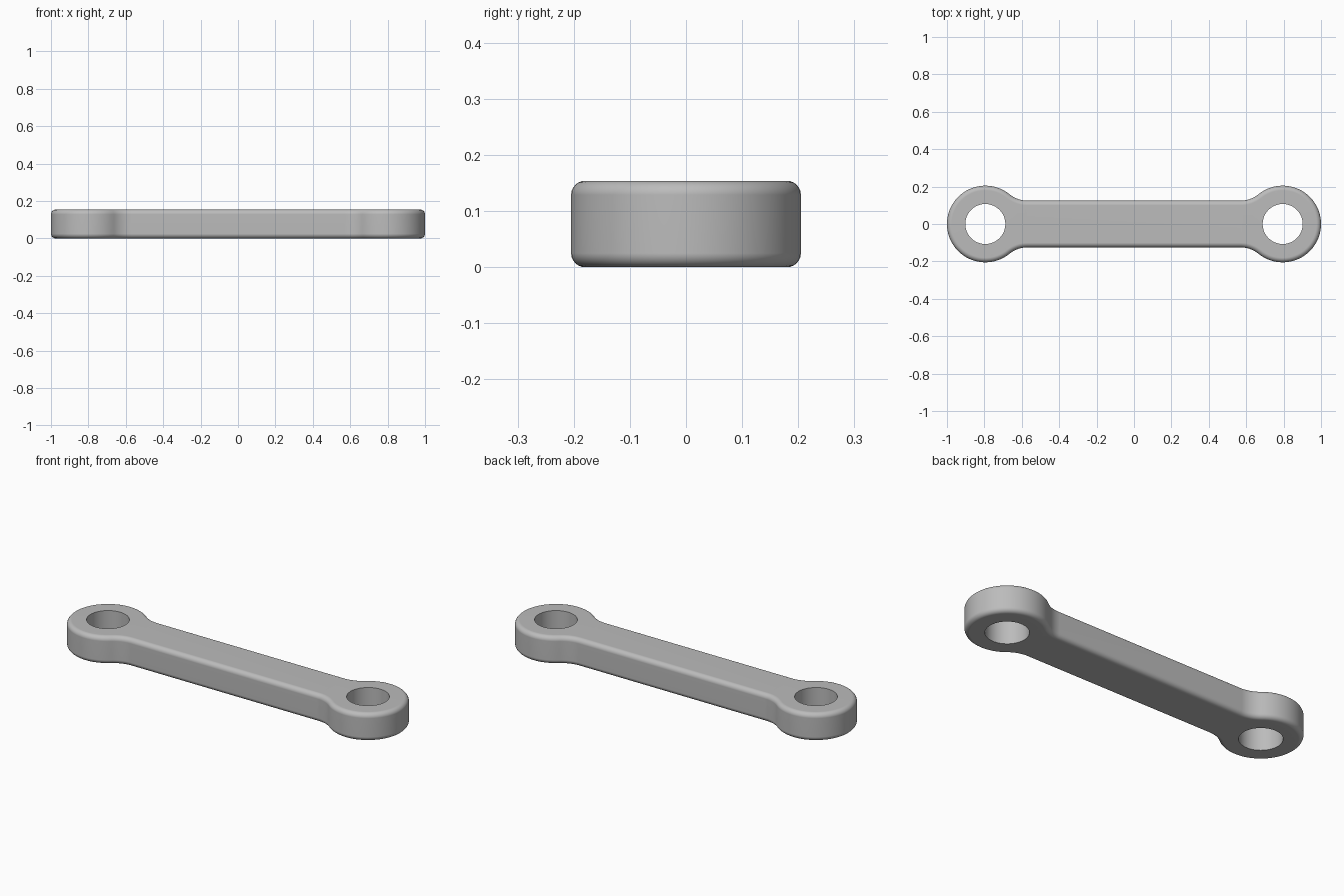
import bpy, bmesh
from math import pi, sin, cos, sqrt, atan2, radians

cube = bpy.data.objects.get("Cube")
if cube:
    bpy.data.objects.remove(cube)

EYE_X, EYE_R, HOLE_R = 0.795, 0.205, 0.107
BAR_HALF, FILLET_R = 0.125, 0.15
HEIGHT, ROUND = 0.154, 0.025
ROUND_STEPS = 6

# Fillet centre that touches both the bar edge and the eye
FILLET_Y = BAR_HALF + FILLET_R
FILLET_X = EYE_X - sqrt((EYE_R + FILLET_R) ** 2 - FILLET_Y ** 2)
JOIN = atan2(FILLET_Y, FILLET_X - EYE_X)


def arc(cx, cy, r, start, end, steps):
    return [(cx + r * cos(start + (end - start) * i / steps),
             cy + r * sin(start + (end - start) * i / steps)) for i in range(steps + 1)]


def outline(inset):
    """Link outline moved inward, counter-clockwise, mirrored from one quarter."""
    quarter = arc(EYE_X, 0, EYE_R - inset, 0, JOIN, 28)
    quarter += arc(FILLET_X, FILLET_Y, FILLET_R + inset, JOIN - pi, -pi / 2, 12)[1:]
    half = quarter + [(-x, y) for x, y in reversed(quarter)]
    return half + [(x, -y) for x, y in reversed(half[1:-1])]


def add_ring(bm, points, z):
    return [bm.verts.new((x, y, z)) for x, y in points]


def bridge(bm, low, high):
    for i in range(len(low)):
        j = (i + 1) % len(low)
        bm.faces.new((low[i], low[j], high[j], high[i]))


def loop_edges(bm, ring):
    return [bm.edges.get((ring[i - 1], ring[i])) for i in range(len(ring))]


# Rounded wall: (inset, height) levels from the base to the top
quarter_turn = [i / ROUND_STEPS * pi / 2 for i in range(ROUND_STEPS + 1)]
lower = [(ROUND * (1 - sin(a)), ROUND * (1 - cos(a))) for a in quarter_turn]
levels = lower + [(d, HEIGHT - z) for d, z in reversed(lower)]

bm = bmesh.new()
walls = [add_ring(bm, outline(d), z) for d, z in levels]
for low, high in zip(walls, walls[1:]):
    bridge(bm, low, high)

# Straight pin holes
bottom, top = [walls[0]], [walls[-1]]
for side in (-1, 1):
    circle = arc(side * EYE_X, 0, HOLE_R, 0, 2 * pi, 64)[:-1]
    low, high = add_ring(bm, circle, 0), add_ring(bm, circle, HEIGHT)
    bridge(bm, high, low)
    bottom.append(low)
    top.append(high)

# Flat faces with the holes left open
for rings in (bottom, top):
    edges = [e for ring in rings for e in loop_edges(bm, ring)]
    bmesh.ops.triangle_fill(bm, edges=edges, use_beauty=True)
bmesh.ops.recalc_face_normals(bm, faces=bm.faces)

mesh = bpy.data.meshes.new("connecting_link")
bm.to_mesh(mesh)
bm.free()
mesh.shade_smooth()
mesh.set_sharp_from_angle(angle=radians(35))

link = bpy.data.objects.new("connecting_link", mesh)
bpy.context.collection.objects.link(link)
normals = link.modifiers.new("flat_face_normals", "WEIGHTED_NORMAL")
normals.keep_sharp = True

# Plain grey metal
grey = bpy.data.materials.new("grey_metal")
grey.use_nodes = True
colour = (0.5, 0.5, 0.5, 1)
grey.diffuse_color = colour
grey.node_tree.nodes["Principled BSDF"].inputs["Base Color"].default_value = colour
mesh.materials.append(grey)
